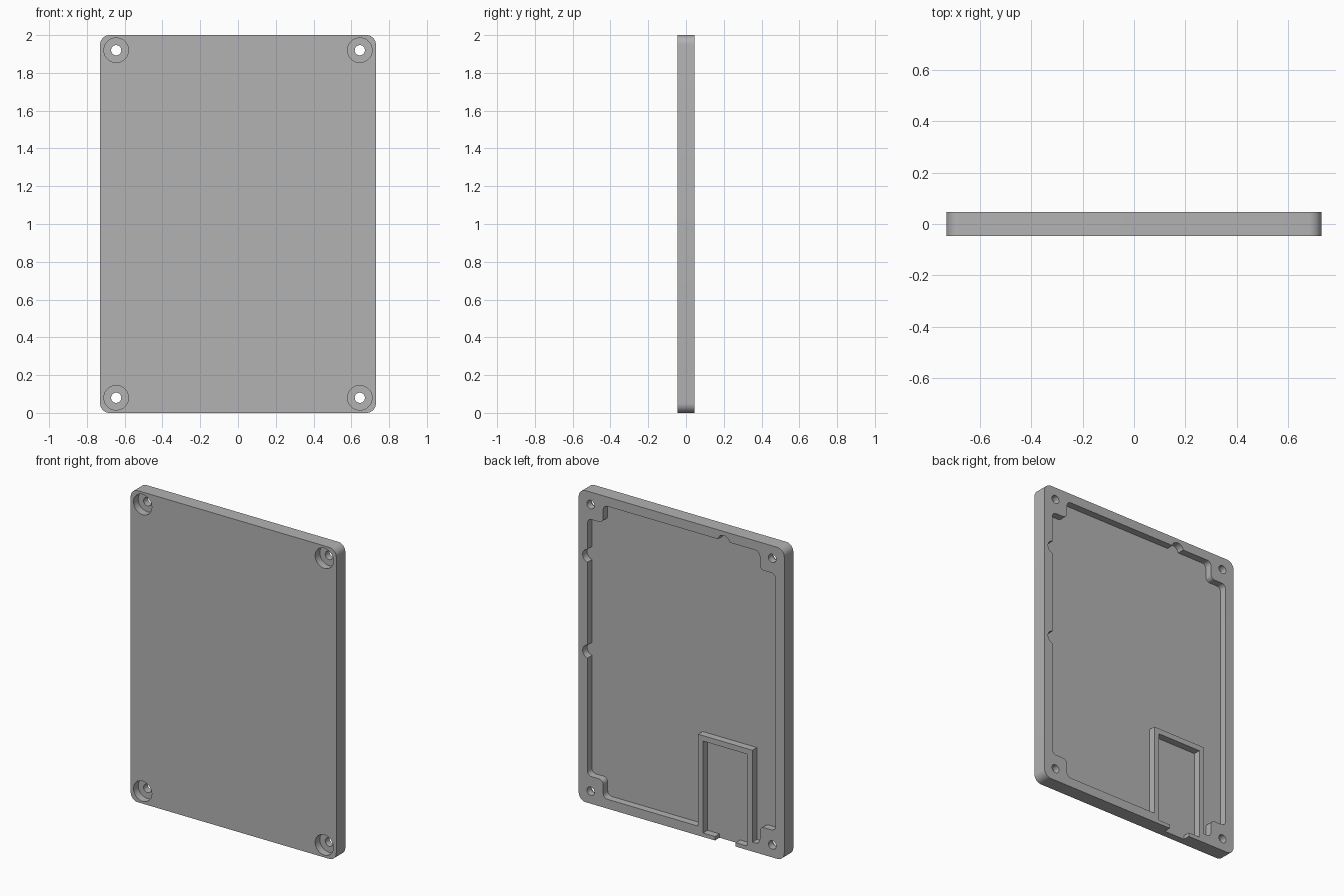
import bpy, bmesh, math
from mathutils import Vector

cube = bpy.data.objects.get("Cube")
if cube:
    bpy.data.objects.remove(cube, do_unlink=True)

FRONT, BACK, FLOOR = -0.046, 0.046, 0.0
HALF_W, HEIGHT = 0.73, 2.0
SCREW_X, SCREW_LOW = 0.645, 0.08

grey = bpy.data.materials.new("plain_grey")
grey.use_nodes = True
grey.diffuse_color = (0.45, 0.45, 0.45, 1)
grey.node_tree.nodes["Principled BSDF"].inputs["Base Color"].default_value = grey.diffuse_color


def fillet(points, radius, steps=8):
    """Round every corner of an (x, z) outline."""
    out = []
    for i, p in enumerate(points):
        p = Vector(p)
        a = (Vector(points[i - 1]) - p).normalized()
        b = (Vector(points[(i + 1) % len(points)]) - p).normalized()
        centre = p + (a + b) * radius
        for s in range(steps + 1):
            t = s / steps * math.pi / 2
            out.append(centre - b * radius * math.cos(t) - a * radius * math.sin(t))
    return out


def rectangle(x0, x1, z0, z1):
    return [(x0, z0), (x1, z0), (x1, z1), (x0, z1)]


def circle(x, z, r, n=40):
    return [(x + r * math.cos(math.tau * i / n), z + r * math.sin(math.tau * i / n))
            for i in range(n)]


def prism(name, outline, y0, y1):
    """Extrude an (x, z) outline from y0 to y1."""
    bm = bmesh.new()
    face = bm.faces.new([bm.verts.new((p[0], y0, p[1])) for p in outline])
    ext = bmesh.ops.extrude_face_region(bm, geom=[face])
    verts = [v for v in ext["geom"] if isinstance(v, bmesh.types.BMVert)]
    bmesh.ops.translate(bm, vec=(0, y1 - y0, 0), verts=verts)
    bmesh.ops.recalc_face_normals(bm, faces=bm.faces)
    mesh = bpy.data.meshes.new(name)
    bm.to_mesh(mesh)
    bm.free()
    mesh.materials.append(grey)
    obj = bpy.data.objects.new(name, mesh)
    bpy.context.collection.objects.link(obj)
    return obj


def cut(target, outline, y0, y1):
    """Subtract a prism from the target and discard the cutter."""
    cutter = prism("cutter", outline, y0, y1)
    cutter.hide_render = True
    mod = target.modifiers.new("cut", "BOOLEAN")
    mod.operation, mod.solver, mod.object = "DIFFERENCE", "EXACT", cutter
    bpy.context.view_layer.objects.active = target
    bpy.ops.object.modifier_apply(modifier=mod.name)
    bpy.data.objects.remove(cutter, do_unlink=True)


# Rounded cover plate
plate = prism("cover_plate", fillet(rectangle(-HALF_W, HALF_W, 0, HEIGHT), 0.05), FRONT, BACK)

# Back pocket that steps around the four screw bosses
RIM_X, RIM_Z, BOSS_X, BOSS_Z = 0.668, 0.06, 0.556, 0.175
pocket = []
for sx, top in ((-1, False), (1, False), (1, True), (-1, True)):
    steps = [(BOSS_X, RIM_Z), (BOSS_X, BOSS_Z), (RIM_X, BOSS_Z)]
    if (sx < 0) != top:
        steps.reverse()
    pocket += [(sx * x, HEIGHT - z if top else z) for x, z in steps]
cut(plate, fillet(pocket, 0.03), FLOOR, BACK + 0.1)

# Round clearance notches in the rim
for x, z in ((0.66, 1.585), (0.66, 0.97), (-0.3, HEIGHT - 0.068)):
    cut(plate, circle(x, z, 0.042), FLOOR, BACK + 0.1)

# Screw holes with counterbores on the front
for x in (-SCREW_X, SCREW_X):
    for z in (SCREW_LOW, HEIGHT - SCREW_LOW):
        cut(plate, circle(x, z, 0.027), FRONT - 0.1, BACK + 0.1)
        cut(plate, circle(x, z, 0.065), FRONT - 0.1, 0.002)

# Connector bay reaching into the lower rim, with a slot out of the bottom edge
IN_L, IN_R, OUT_L, OUT_R = -0.467, -0.153, -0.503, -0.118
cut(plate, rectangle(IN_L, IN_R, 0.025, 0.1), FLOOR, BACK + 0.1)
cut(plate, rectangle(-0.385, -0.238, -0.1, 0.05), FLOOR, BACK + 0.1)

# Raised frame around the bay
frame = prism("bay_frame", [(OUT_L, RIM_Z), (IN_L, RIM_Z), (IN_L, 0.615), (IN_R, 0.615),
                            (IN_R, RIM_Z), (OUT_R, RIM_Z), (OUT_R, 0.65), (OUT_L, 0.65)],
              FLOOR, BACK)

for obj in (plate, frame):
    bpy.ops.object.select_all(action="DESELECT")
    obj.select_set(True)
    bpy.context.view_layer.objects.active = obj
    bpy.ops.object.shade_smooth_by_angle(angle=math.radians(30))
